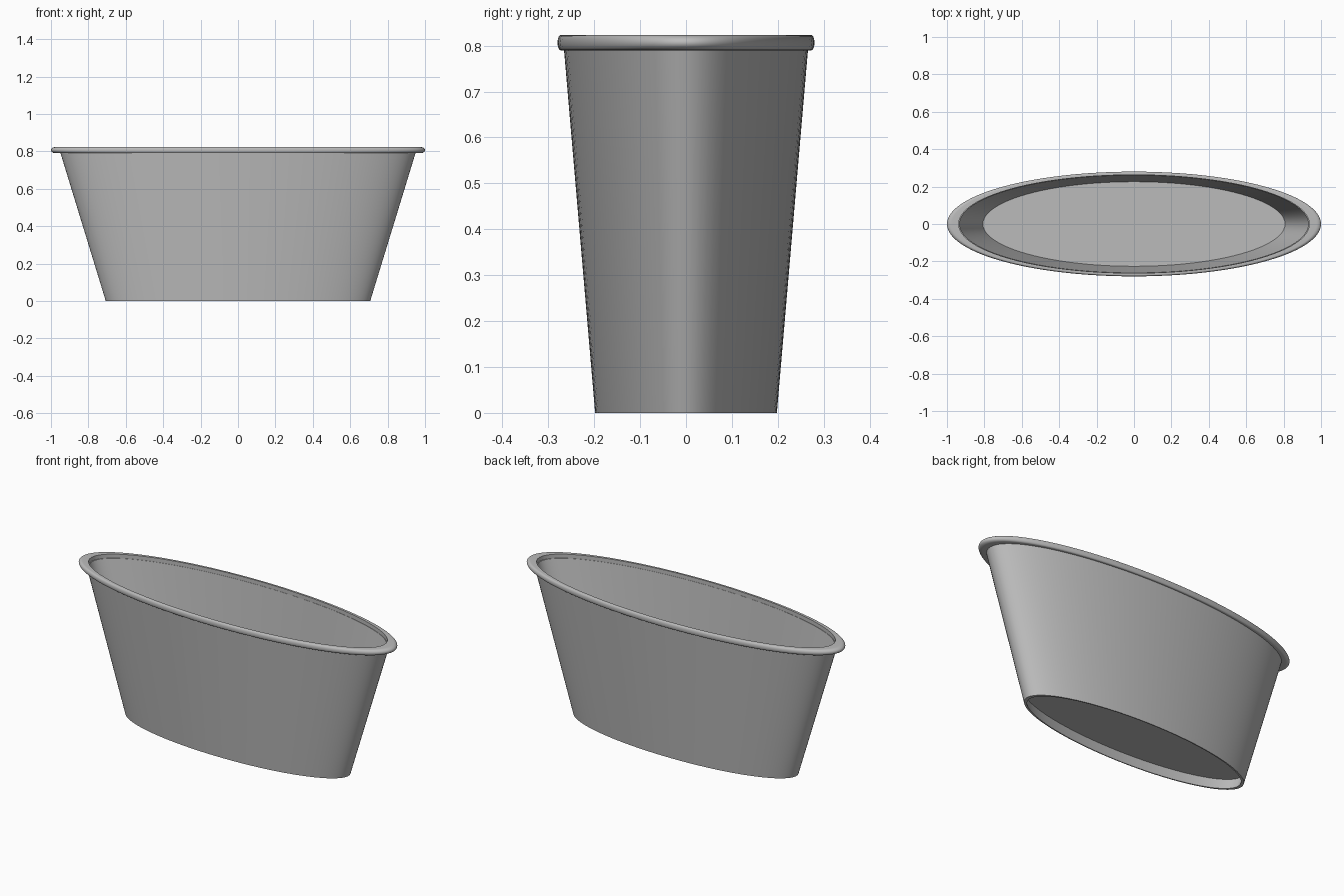
import bpy, bmesh, math

if "Cube" in bpy.data.objects:
    bpy.data.objects.remove(bpy.data.objects["Cube"])

SEG = 96          # sides around the oval
SQUASH = 0.28     # depth of the oval relative to its width

grey = bpy.data.materials.new("grey metal")
grey.diffuse_color = (0.50, 0.50, 0.50, 1)
grey.use_nodes = True
grey.node_tree.nodes["Principled BSDF"].inputs["Base Color"].default_value = grey.diffuse_color


def lathe(name, profile, closed):
    """Spin (radius, z) points into an oval ring; radius 0 becomes a pole."""
    bm = bmesh.new()
    rings = []
    for r, z in profile:
        if r == 0:
            rings.append([bm.verts.new((0, 0, z))] * SEG)
        else:
            rings.append([bm.verts.new((r * math.cos(2 * math.pi * i / SEG),
                                        SQUASH * r * math.sin(2 * math.pi * i / SEG), z))
                          for i in range(SEG)])
    pairs = list(zip(rings, rings[1:])) + ([(rings[-1], rings[0])] if closed else [])
    for a, b in pairs:
        for i in range(SEG):
            j = (i + 1) % SEG
            quad = list(dict.fromkeys((a[i], a[j], b[j], b[i])))
            if len(quad) > 2:
                bm.faces.new(quad)
    bmesh.ops.recalc_face_normals(bm, faces=bm.faces)
    mesh = bpy.data.meshes.new(name)
    bm.to_mesh(mesh)
    bm.free()
    mesh.materials.append(grey)
    obj = bpy.data.objects.new(name, mesh)
    bpy.context.collection.objects.link(obj)
    bpy.ops.object.select_all(action='DESELECT')
    obj.select_set(True)
    bpy.context.view_layer.objects.active = obj
    bpy.ops.object.shade_smooth_by_angle(angle=math.radians(35))
    return obj


def inner(z):
    """Inside radius of the tapered wall at height z."""
    return 0.688 + 0.307 * z


# Tub body: tapered wall, raised inner floor and shallow recess underneath
FLOOR, RECESS = 0.39, 0.06
lathe("tub_body", [(0, RECESS), (inner(RECESS), RECESS), (inner(0), 0), (0.707, 0),
                   (0.952, 0.80), (inner(0.80), 0.80), (inner(FLOOR), FLOOR), (0, FLOOR)], False)

# Rolled rim: flat on top, rounded outer edge
R, ZC = 0.0165, 0.8065
rim = [(0.938, ZC + R), (0.938, ZC - R)]
for k in range(13):
    a = -math.pi / 2 + math.pi * k / 12
    rim.append((0.975 + 0.025 * math.cos(a), ZC + R * math.sin(a)))
lathe("rolled_rim", rim, True)
